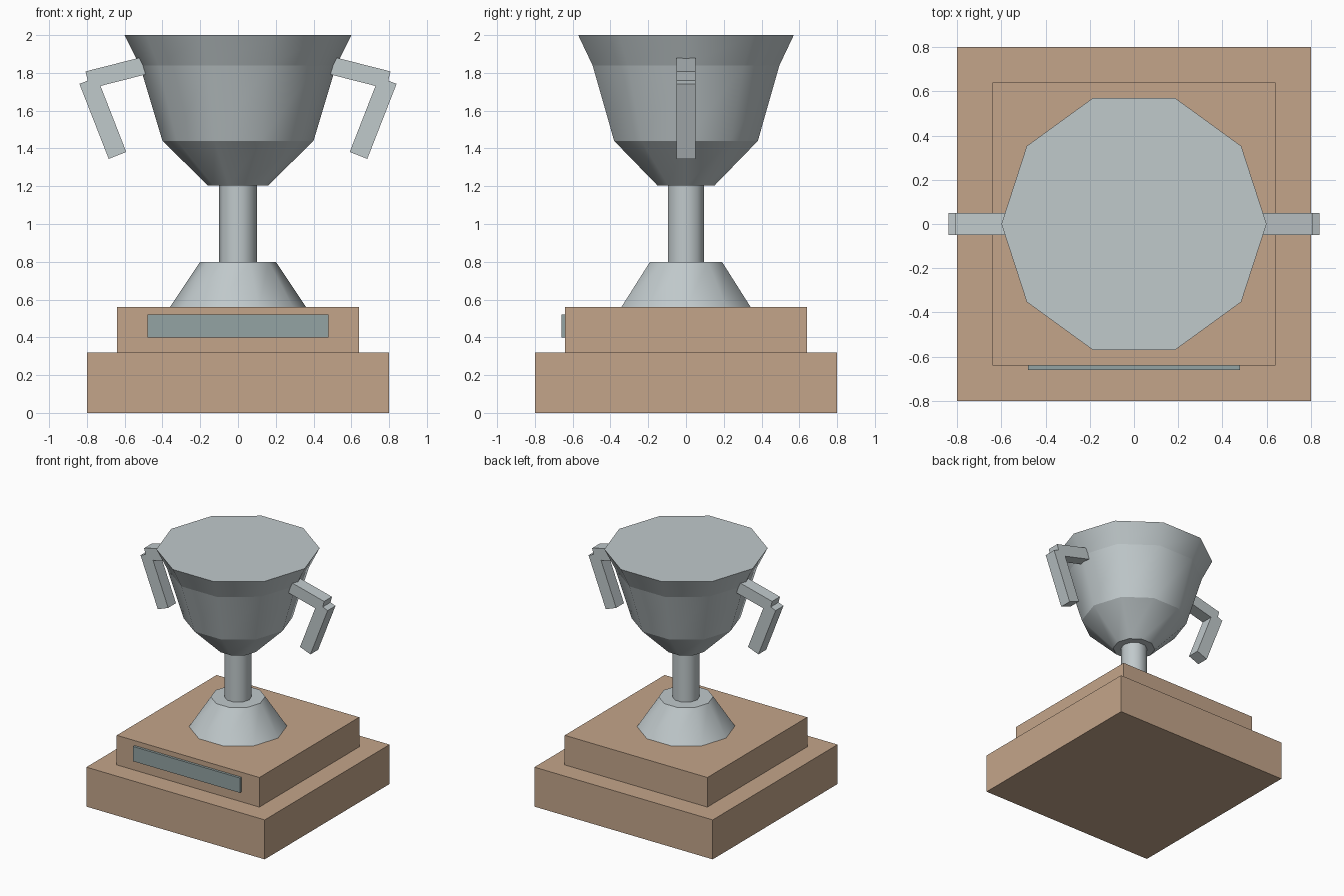
import bpy, bmesh, math
from mathutils import Vector

if "Cube" in bpy.data.objects:
    bpy.data.objects.remove(bpy.data.objects["Cube"])


def material(name, rgb):
    m = bpy.data.materials.new(name)
    m.diffuse_color = (*rgb, 1.0)
    m.use_nodes = True
    m.node_tree.nodes["Principled BSDF"].inputs["Base Color"].default_value = m.diffuse_color
    return m


WOOD = material("warm wood", (0.55, 0.376, 0.254))
SILVER = material("pale silver", (0.53, 0.585, 0.60))
PLATE = material("grey teal plate", (0.292, 0.366, 0.366))


def finish(name, bm, mat):
    bmesh.ops.recalc_face_normals(bm, faces=bm.faces[:])
    me = bpy.data.meshes.new(name)
    bm.to_mesh(me)
    bm.free()
    me.materials.append(mat)
    ob = bpy.data.objects.new(name, me)
    bpy.context.collection.objects.link(ob)
    return ob


def box(name, lo, hi, mat):
    bm = bmesh.new()
    bmesh.ops.create_cube(bm, size=1)
    for v in bm.verts:
        v.co = Vector([lo[i] + (v.co[i] + 0.5) * (hi[i] - lo[i]) for i in range(3)])
    return finish(name, bm, mat)


def turned(name, profile, mat, sides=10):
    """Closed turned solid from (radius, z) rings: smooth around, crisp between bands."""
    bm = bmesh.new()
    rings = [[bm.verts.new((r * math.cos(math.tau * i / sides),
                            r * math.sin(math.tau * i / sides), z))
              for i in range(sides)] for r, z in profile]
    for a, b in zip(rings, rings[1:]):
        for i in range(sides):
            j = (i + 1) % sides
            bm.faces.new((a[i], a[j], b[j], b[i])).smooth = True
    bm.faces.new(rings[0])
    bm.faces.new(rings[-1])
    for ring in rings:
        for i in range(sides):
            bm.edges.get((ring[i], ring[(i + 1) % sides])).smooth = False
    return finish(name, bm, mat)


def bar(name, p, q, width, depth, mat):
    """Square-ended bar between two points of the XZ plane."""
    p, q = Vector((p[0], 0, p[1])), Vector((q[0], 0, q[1]))
    d = (q - p).normalized()
    n = Vector((-d.z, 0, d.x))
    bm = bmesh.new()
    bmesh.ops.create_cube(bm, size=1)
    for v in bm.verts:
        c = v.co.copy()
        v.co = p.lerp(q, c.x + 0.5) + n * (c.z * width) + Vector((0, c.y * depth, 0))
    return finish(name, bm, mat)


# Stepped wooden plinth and front plate
box("plinth_lower", (-0.8, -0.8, 0), (0.8, 0.8, 0.32), WOOD)
box("plinth_upper", (-0.64, -0.64, 0.32), (0.64, 0.64, 0.56), WOOD)
box("front_plate", (-0.48, -0.66, 0.40), (0.48, -0.64, 0.52), PLATE)

# Foot, stem and bowl
turned("foot", [(0.36, 0.56), (0.20, 0.80)], SILVER)
turned("stem", [(0.10, 0.80), (0.10, 1.205)], SILVER)
turned("bowl", [(0.16, 1.205), (0.40, 1.44), (0.52, 1.84), (0.60, 2.0)], SILVER)

# Two-piece handles on both sides
for side, s in (("left", -1), ("right", 1)):
    bar(f"{side}_handle_upper", (s * 0.466, 1.846), (s * 0.796, 1.762), 0.094, 0.10, SILVER)
    bar(f"{side}_handle_lower", (s * 0.638, 1.363), (s * 0.793, 1.76), 0.10, 0.10, SILVER)
